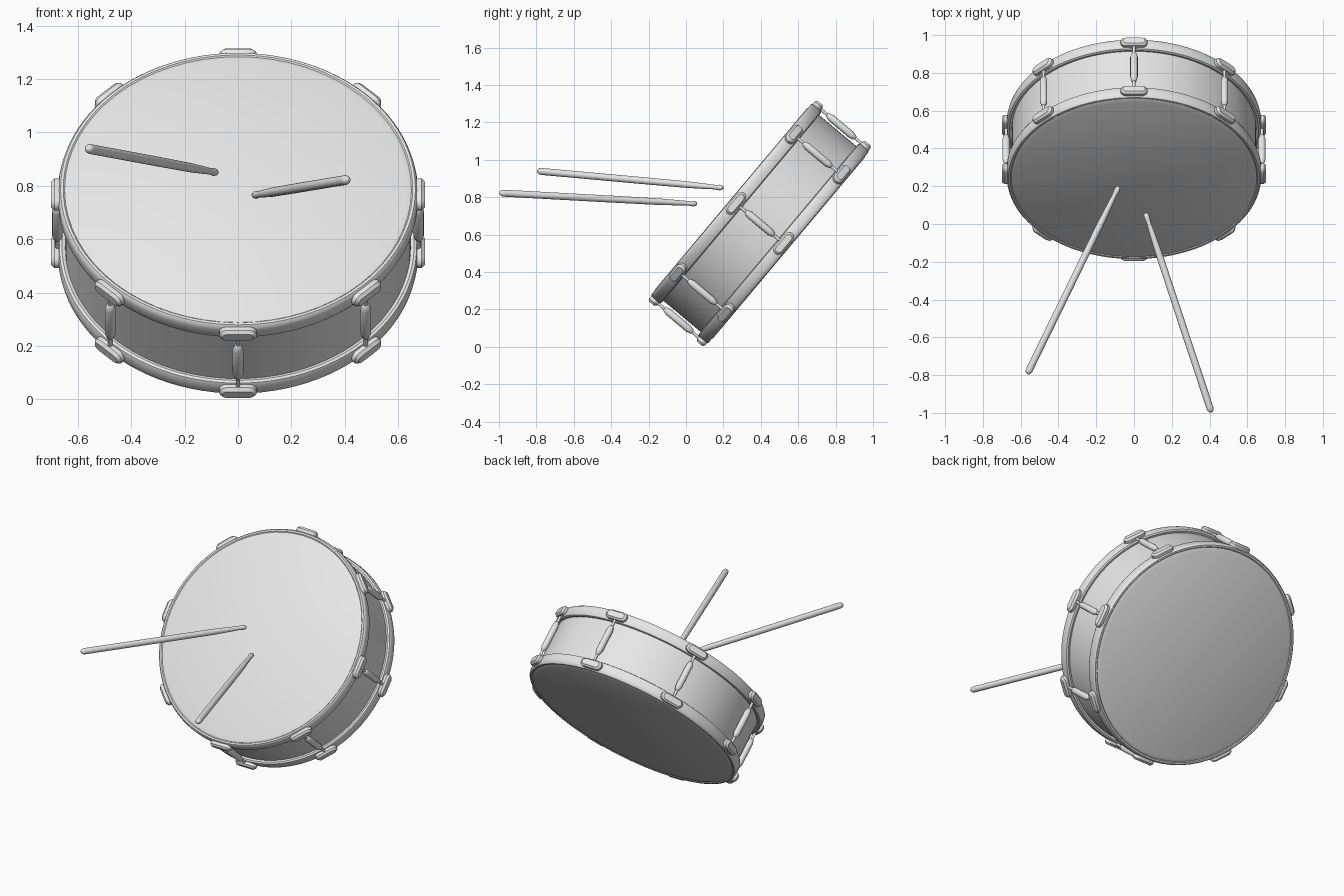
import bpy, bmesh
from math import sin, cos, pi, radians
from mathutils import Matrix, Vector

cube = bpy.data.objects.get("Cube")
if cube:
    bpy.data.objects.remove(cube)

grey = bpy.data.materials.new("light grey")
grey.use_nodes = True
COLOUR = (0.8, 0.8, 0.8, 1)
grey.diffuse_color = COLOUR
grey.node_tree.nodes["Principled BSDF"].inputs["Base Color"].default_value = COLOUR

# Drum frame: local z is the drum axis, tipped toward the front
DRUM = Matrix.Translation((0, 0.395, 0.66)) @ Matrix.Rotation(radians(50), 4, 'X')


def loft(name, rings, matrix, loop=False, caps=False):
    """Skin a list of equal-length point rings into one smooth object."""
    bm = bmesh.new()
    rows = [[bm.verts.new(p) for p in ring] for ring in rings]
    pairs = list(zip(rows, rows[1:])) + ([(rows[-1], rows[0])] if loop else [])
    for a, b in pairs:
        for i in range(len(a)):
            j = (i + 1) % len(a)
            bm.faces.new((a[i], a[j], b[j], b[i]))
    if caps:
        bm.faces.new(rows[0])
        bm.faces.new(rows[-1])
    bmesh.ops.remove_doubles(bm, verts=bm.verts, dist=1e-5)
    bmesh.ops.recalc_face_normals(bm, faces=bm.faces)
    mesh = bpy.data.meshes.new(name)
    bm.to_mesh(mesh)
    bm.free()
    mesh.materials.append(grey)
    obj = bpy.data.objects.new(name, mesh)
    bpy.context.collection.objects.link(obj)
    obj.matrix_world = matrix
    bpy.ops.object.select_all(action='DESELECT')
    obj.select_set(True)
    bpy.context.view_layer.objects.active = obj
    bpy.ops.object.shade_smooth_by_angle(angle=radians(35))
    return obj


def lathe(name, profile, matrix, sides=96, loop=False):
    """Spin (radius, height) points about local z."""
    rings = [[(r * cos(2 * pi * i / sides), r * sin(2 * pi * i / sides), z)
              for i in range(sides)] for r, z in profile]
    return loft(name, rings, matrix, loop)


def stadium(length, width, z, steps=6):
    """Round-ended outline in the xy plane."""
    r, half = width / 2, (length - width) / 2
    pts = []
    for side in (1, -1):
        for i in range(steps + 1):
            a = -pi / 2 + pi * i / steps
            pts.append((side * (half + r * cos(a)), side * r * sin(a), z))
    return pts


# Shell
lathe("shell", [(0.648, -0.18), (0.648, 0.18)], DRUM)

# Hoops and heads, mirrored on both ends
HOOP = [(0.63, 0.14), (0.66, 0.13), (0.67, 0.134), (0.675, 0.145), (0.675, 0.178),
        (0.672, 0.192), (0.665, 0.2), (0.655, 0.2), (0.648, 0.194), (0.63, 0.19)]
HEAD = [(0.652, 0.185), (0.65, 0.196), (0.63, 0.203), (0, 0.203)]
for side, label in ((1, "front"), (-1, "back")):
    lathe(label + "_hoop", [(r, side * z) for r, z in HOOP], DRUM, loop=True)
    lathe(label + "_head", [(r, side * z) for r, z in HEAD], DRUM, sides=64)

# Tension rods with a thick sleeve, and a clamp plate on each hoop
ROD = [(0, 0.165), (0.008, 0.165), (0.008, 0.098), (0.013, 0.094), (0.02, 0.07)]
ROD += [(r, -z) for r, z in reversed(ROD)]
PLATE = [stadium(0.128, 0.046, 0.662), stadium(0.142, 0.056, 0.672),
         stadium(0.142, 0.056, 0.688), stadium(0.118, 0.036, 0.7)]
for k in range(8):
    a = k * pi / 4
    lathe(f"tension_rod_{k + 1}", ROD,
          DRUM @ Matrix.Rotation(a, 4, 'Z') @ Matrix.Translation((0.677, 0, 0)), sides=12)
    for side, label in ((1, "front"), (-1, "back")):
        turn = Matrix(((-sin(a), 0, cos(a), 0), (cos(a), 0, sin(a), 0),
                       (0, 1, 0, side * 0.167), (0, 0, 0, 1)))
        loft(f"{label}_clamp_{k + 1}", PLATE, DRUM @ turn, caps=True)

# Drumsticks, tip first
STICK = [(0, 0), (0.008, 0.003), (0.013, 0.011), (0.015, 0.024), (0.0135, 0.04),
         (0.012, 0.055), (0.014, 0.1), (0.0175, 0.22), (0.0185, 0.5), (0.0185, 1.09),
         (0.016, 1.103), (0.009, 1.112), (0, 1.115)]
for label, tip, butt in (("right", (-0.08, 0.2, 0.85), (-0.565, -0.795, 0.94)),
                         ("left", (0.06, 0.06, 0.765), (0.41, -0.998, 0.823))):
    along = Vector(butt) - Vector(tip)
    spin = along.to_track_quat('Z', 'Y').to_matrix().to_4x4()
    stretch = Matrix.Scale(along.length / STICK[-1][1], 4, (0, 0, 1))
    lathe(label + "_drumstick", STICK, Matrix.Translation(tip) @ spin @ stretch, sides=20)
